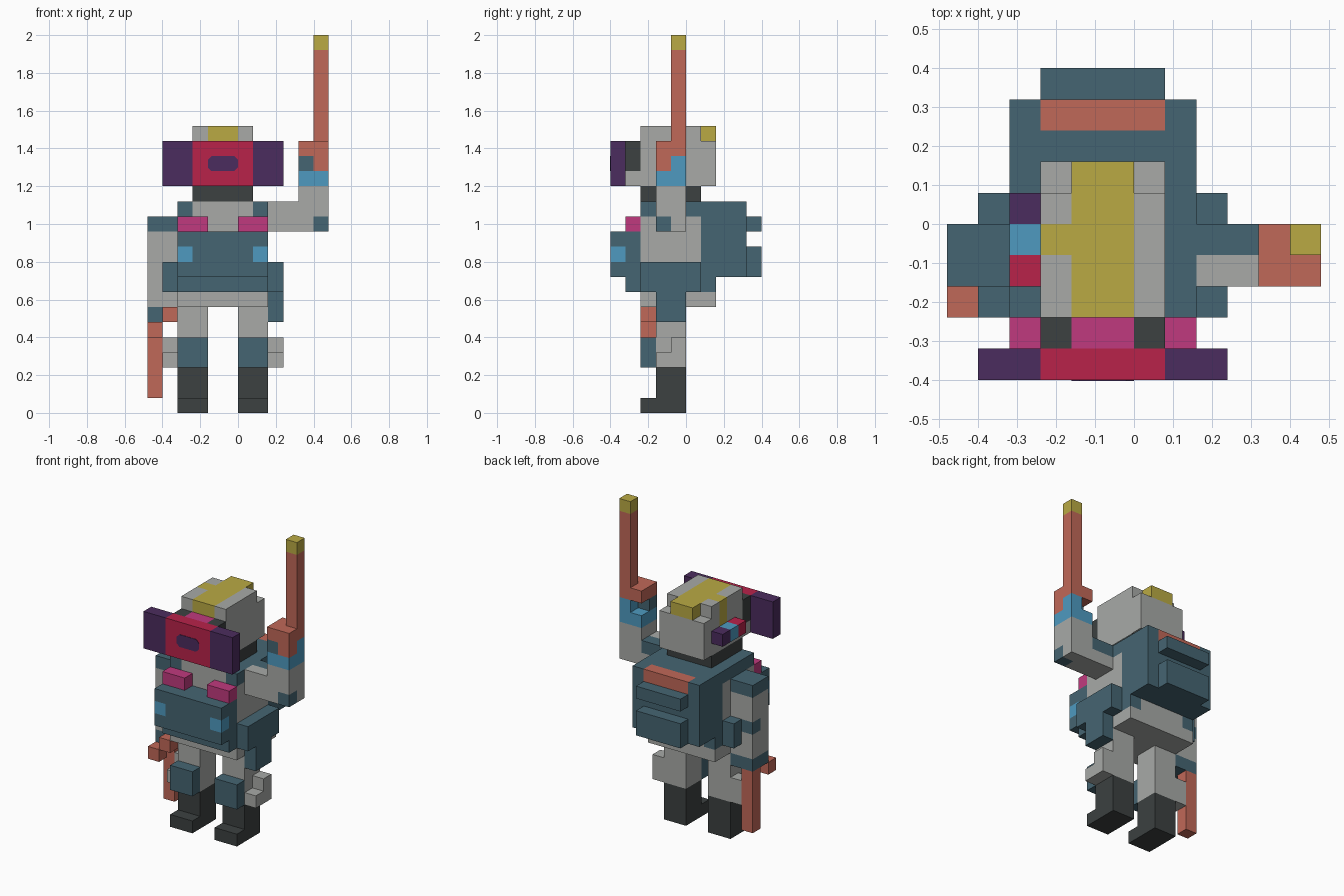
import bpy, bmesh
from itertools import product
from mathutils import Vector

UNIT = 0.08
cube = bpy.data.objects.get("Cube")
if cube:
    bpy.data.objects.remove(cube)


def linear(c):
    c /= 255
    return c / 12.92 if c <= 0.04045 else ((c + 0.055) / 1.055) ** 2.4


def make_material(name, *rgb):
    mat = bpy.data.materials.new(name)
    mat.use_nodes = True
    color = [linear(c) for c in rgb] + [1]
    mat.diffuse_color = color
    mat.node_tree.nodes["Principled BSDF"].inputs["Base Color"].default_value = color
    return mat


palette = {
    "cloth": make_material("light gray cloth", 168, 170, 167),
    "teal": make_material("teal gear", 69, 101, 114),
    "dark": make_material("charcoal", 60, 65, 65),
    "orange": make_material("burnt orange", 192, 104, 88),
    "gold": make_material("mustard gold", 186, 170, 68),
    "red": make_material("crimson", 184, 34, 74),
    "purple": make_material("deep purple", 75, 44, 94),
    "pink": make_material("magenta pink", 192, 58, 126),
    "blue": make_material("sky blue", 78, 154, 192),
}
SIDES = [Vector(v) for v in ((1, 0, 0), (-1, 0, 0), (0, 1, 0), (0, -1, 0), (0, 0, 1), (0, 0, -1))]


def finish(name, bm, mats):
    mesh = bpy.data.meshes.new(name)
    bm.to_mesh(mesh)
    bm.free()
    for m in mats:
        mesh.materials.append(palette[m])
    obj = bpy.data.objects.new(name, mesh)
    bpy.context.collection.objects.link(obj)
    return obj


def part(name, *blocks, mirror=False):
    """Fuse grid blocks (colour, x range, y range, z range) into one closed shell.
    Later blocks repaint earlier ones; mirror flips across the body's centre plane."""
    cells = {}
    for color, xs, ys, zs in blocks:
        if mirror:
            xs = (-2 - xs[1], -2 - xs[0])
        for cell in product(range(*xs), range(*ys), range(*zs)):
            cells[cell] = color
    mats = sorted(set(cells.values()))
    bm = bmesh.new()
    for cell, color in cells.items():
        center = Vector(cell) + Vector((0.5, 0.5, 0.5))
        for n in SIDES:
            if tuple(int(a + b) for a, b in zip(cell, n)) in cells:
                continue
            u = Vector((n.y, n.z, n.x))
            w = n.cross(u)
            corners = [(center + (n + u * a + w * b) / 2) * UNIT
                       for a, b in ((1, 1), (-1, 1), (-1, -1), (1, -1))]
            face = bm.faces.new([bm.verts.new(p) for p in corners])
            face.material_index = mats.index(color)
    bmesh.ops.remove_doubles(bm, verts=bm.verts, dist=0.001)
    bmesh.ops.dissolve_limit(bm, angle_limit=0.01, verts=bm.verts, edges=bm.edges,
                             delimit={'MATERIAL'})
    return finish(name, bm, mats)


# Legs, boots, knee pads and thigh pouches
for side, flip in (("left", False), ("right", True)):
    part(side + "_boot", ("dark", (0, 2), (-2, 0), (0, 3)),
         ("dark", (0, 2), (-3, -2), (0, 1)), mirror=flip)
    part(side + "_leg", ("cloth", (0, 2), (-2, 0), (3, 7)), mirror=flip)
    part(side + "_knee_pad", ("teal", (0, 2), (-3, -2), (3, 5)), mirror=flip)
    part(side + "_leg_pouch", ("cloth", (2, 3), (-2, 0), (3, 4)),
         ("cloth", (2, 3), (-1, 0), (4, 5)), mirror=flip)
    part(side + "_belt_pouch", ("teal", (2, 3), (-3, 1), (8, 10)), mirror=flip)
    part(side + "_chest_pad", ("pink", (0, 2), (-4, -3), (12, 13)), mirror=flip)

# Trunk
part("hips", ("cloth", (-4, 2), (-3, 2), (7, 8)))
part("holster", ("teal", (2, 3), (-2, 0), (6, 8)))
part("belt", ("teal", (-4, 2), (-3, 2), (8, 10)),
     ("cloth", (-3, 1), (1, 2), (8, 9)))
part("torso", ("teal", (-4, 2), (-3, 1), (13, 14)),
     ("cloth", (-3, 1), (-3, 1), (13, 14)),
     ("cloth", (-4, 2), (-3, 1), (10, 13)))
part("front_pack", ("teal", (-4, 2), (-4, -3), (8, 12)),
     ("teal", (-4, 2), (-5, -4), (9, 12)),
     ("blue", (-4, -3), (-5, -4), (10, 11)),
     ("blue", (1, 2), (-5, -4), (10, 11)))

# Backpack with bedroll and rear pockets
part("backpack", ("teal", (-4, 2), (1, 4), (10, 14)),
     ("teal", (-4, 2), (2, 4), (9, 10)),
     ("teal", (-3, 1), (4, 5), (9, 11)),
     ("teal", (-3, 1), (4, 5), (12, 13)),
     ("orange", (-3, 1), (3, 4), (13, 14)))

# Lowered right arm with its short blade
part("right_arm", ("cloth", (-6, -4), (-2, 0), (7, 12)),
     ("teal", (-6, -4), (-2, 0), (12, 13)),
     ("teal", (-6, -4), (-2, 0), (6, 7)),
     ("teal", (-6, -5), (-1, 0), (9, 10)))
part("right_blade", ("orange", (-6, -5), (-1, 0), (1, 6)))
part("right_blade_hilt", ("orange", (-6, -5), (-3, -2), (5, 6)),
     ("orange", (-5, -4), (-3, -2), (6, 7)))

# Raised left arm with its long blade
part("left_arm", ("cloth", (2, 6), (-2, 0), (12, 14)),
     ("teal", (2, 4), (-1, 0), (13, 14)),
     ("cloth", (4, 6), (-2, 0), (14, 15)),
     ("teal", (5, 6), (-2, -1), (12, 13)),
     ("blue", (4, 6), (-2, 0), (15, 16)),
     ("blue", (5, 6), (-1, 0), (16, 17)),
     ("teal", (4, 5), (-2, -1), (16, 17)))
part("left_blade", ("orange", (5, 6), (-2, -1), (16, 17)),
     ("orange", (4, 6), (-2, 0), (17, 18)),
     ("orange", (5, 6), (-1, 0), (18, 24)),
     ("gold", (5, 6), (-1, 0), (24, 25)))

# Head with crest
part("neck", ("dark", (-3, 1), (-3, 1), (14, 15)))
part("head", ("cloth", (-3, 1), (-3, 2), (15, 18)),
     ("cloth", (-3, 1), (-3, 1), (18, 19)),
     ("cloth", (-3, 1), (-4, -3), (15, 16)),
     ("gold", (-2, 0), (-3, 2), (18, 19)),
     ("gold", (-3, -2), (-1, 0), (17, 19)))
part("ear_piece", ("purple", (-4, -3), (0, 1), (16, 17)),
     ("blue", (-4, -3), (-1, 0), (16, 17)),
     ("red", (-4, -3), (-2, -1), (16, 17)))
part("visor_mount", ("dark", (-3, 1), (-4, -3), (16, 18)),
     ("pink", (-2, 0), (-4, -3), (16, 18)))
part("visor", ("purple", (-5, 3), (-5, -4), (15, 18)),
     ("red", (-3, 1), (-5, -4), (15, 18)))

# Chamfered mark on the visor front
bm = bmesh.new()
w, h, cut = UNIT, UNIT / 2, UNIT / 4
outline = []
for sx, sz in ((1, 1), (-1, 1), (-1, -1), (1, -1)):
    pair = [(sx * w, sz * (h - cut)), (sx * (w - cut), sz * h)]
    outline += pair if sx * sz > 0 else pair[::-1]
face = bm.faces.new([bm.verts.new((x - UNIT, -5 * UNIT, z + 16.5 * UNIT)) for x, z in outline])
extruded = bmesh.ops.extrude_face_region(bm, geom=[face])
bmesh.ops.translate(bm, vec=(0, -0.003, 0),
                    verts=[v for v in extruded["geom"] if isinstance(v, bmesh.types.BMVert)])
bmesh.ops.recalc_face_normals(bm, faces=bm.faces)
finish("visor_mark", bm, ["purple"])
